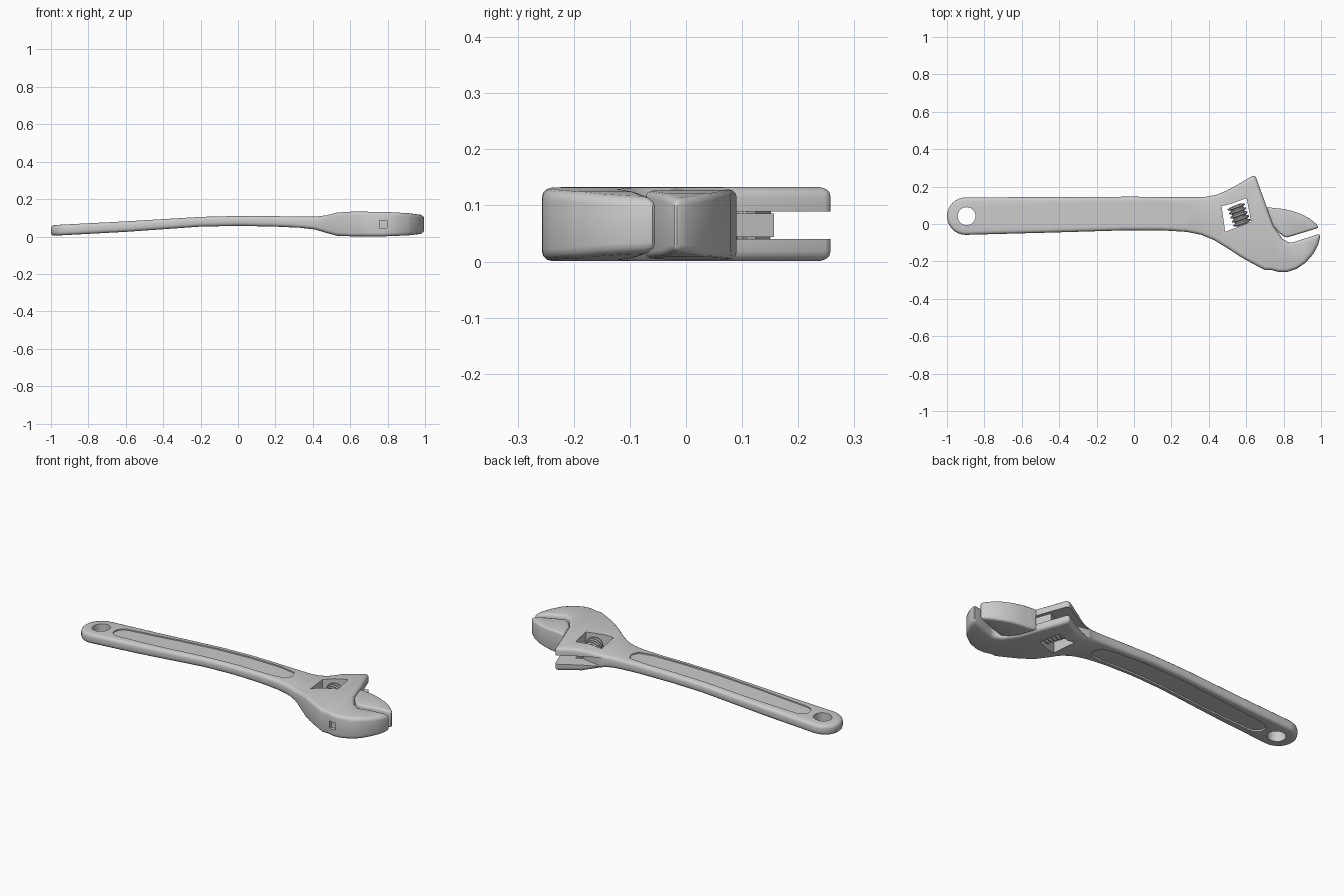
import bpy, bmesh, math
from mathutils import Vector

if "Cube" in bpy.data.objects:
    bpy.data.objects.remove(bpy.data.objects["Cube"])

# Side profile of the tool: x, underside z, upper z
PROFILE = [(-1.01, .003, .060), (-.6, .025, .081), (-.2, .053, .105), (0, .057, .110),
           (.2, .053, .109), (.33, .047, .106), (.41, .038, .106), (.47, .020, .113),
           (.53, .004, .128), (.61, .001, .133), (.78, .001, .132), (.91, .006, .125),
           (1.01, .018, .112)]


def heights(x):
    for (x0, a0, b0), (x1, a1, b1) in zip(PROFILE, PROFILE[1:]):
        if x <= x1:
            t = (x - x0) / (x1 - x0)
            return a0 + (a1 - a0) * t, b0 + (b1 - b0) * t
    return PROFILE[-1][1:]


def full(x):
    return heights(x)


def prism(name, outline, span=full, follow=True):
    """Extrude a plan outline between the two heights given by span(x)."""
    bm = bmesh.new()
    f = bm.faces.new([bm.verts.new((x, y, 0)) for x, y in outline])
    r = bmesh.ops.extrude_face_region(bm, geom=[f])
    for v in r['geom']:
        if isinstance(v, bmesh.types.BMVert):
            v.co.z = 1
    if follow:
        for x, _, _ in PROFILE[1:-1]:
            bmesh.ops.bisect_plane(bm, geom=bm.verts[:] + bm.edges[:] + bm.faces[:],
                                   dist=1e-5, plane_co=(x, 0, 0), plane_no=(1, 0, 0))
    for v in bm.verts:
        v.co.z = span(v.co.x)[1 if v.co.z > .5 else 0]
    bmesh.ops.recalc_face_normals(bm, faces=bm.faces[:])
    return make(name, bm)


def make(name, bm):
    me = bpy.data.meshes.new(name)
    bm.to_mesh(me)
    bm.free()
    ob = bpy.data.objects.new(name, me)
    bpy.context.collection.objects.link(ob)
    return ob


def bevel(ob, width, segments=3):
    m = ob.modifiers.new('round_edges', 'BEVEL')
    m.width, m.segments = width, segments
    m.limit_method, m.angle_limit = 'ANGLE', math.radians(45)
    m.use_clamp_overlap = False


def cut(ob, cutter):
    m = ob.modifiers.new('cut', 'BOOLEAN')
    m.operation, m.object, m.solver = 'DIFFERENCE', cutter, 'EXACT'
    cutter.hide_render = True
    return cutter


def finish(ob, angle=35):
    bpy.ops.object.select_all(action='DESELECT')
    ob.select_set(True)
    bpy.context.view_layer.objects.active = ob
    if ob.modifiers:
        bpy.ops.object.convert(target='MESH')
    bpy.ops.object.shade_smooth_by_angle(angle=math.radians(angle))


def arc(cx, cy, r, a0, a1, n):
    return [(cx + r * math.cos(math.radians(a0 + (a1 - a0) * i / n)),
             cy + r * math.sin(math.radians(a0 + (a1 - a0) * i / n))) for i in range(n + 1)]


# Handle, head and fixed jaw in one outline
outline = arc(-.9, .042, .1, 90, 270, 16) + [
    (-.45, -.046), (-.05, -.034), (.15, -.034), (.28, -.042), (.36, -.058), (.43, -.087),
    (.50, -.130), (.58, -.182), (.65, -.220), (.70, -.246), (.735, -.246), (.775, -.257),
    (.82, -.256), (.87, -.240), (.92, -.205), (.96, -.158), (.985, -.11), (1.0, -.05),
    (.835, -.103), (.795, -.080), (.745, -.010), (.71, .09), (.647, .265), (.60, .238), (.545, .205),
    (.49, .176), (.44, .156), (.38, .145), (.25, .143), (0, .146), (-.45, .144)]
body = prism('handle_and_fixed_jaw', outline)
bevel(body, .018)

# Shallow panels along both faces of the handle
panel = arc(-.76, .043, .05, 90, 270, 8) + [(-.45, -.012), (0, -.004), (.2, -.004), (.29, .01),
                                          (.31, .05), (.29, .095), (.2, .11), (0, .113), (-.45, .107)]
cutters = [
    cut(body, prism('upper_panel_cutter', panel, lambda x: (heights(x)[1] - .007, heights(x)[1] + .05))),
    cut(body, prism('lower_panel_cutter', panel, lambda x: (heights(x)[0] - .05, heights(x)[0] + .009))),
    # Hanging hole, worm window, jaw slot and small screw notch
    cut(body, prism('hole_cutter', arc(-.895, .042, .048, 0, 345, 23), lambda x: (-.1, .2), False)),
    cut(body, prism('window_cutter', [(.468, .095), (.488, -.042), (.626, .012), (.602, .138), (.52, .108)],
                    lambda x: (-.1, .25), False)),
    cut(body, prism('slot_cutter', [(.40, .155), (.59, .12), (.635, -.005), (.80, .03), (.80, .31), (.40, .31)],
                    lambda x: (.0403, .0897), False)),
    cut(body, prism('notch_cutter', [(.757, -.29), (.797, -.29), (.797, -.238), (.757, -.238)],
                    lambda x: (.045, .085), False)),
]
finish(body)
for c in cutters:
    bpy.data.objects.remove(c)

# Movable jaw
jaw = prism('movable_jaw', [(.707, .092), (.742, -.008), (.775, -.048), (.812, -.074), (.99, -.02),
                            (.972, .002), (.94, .028), (.90, .050), (.85, .069), (.80, .080), (.75, .085)],
            lambda x: (heights(x)[0] + .003, heights(x)[1] - .004))
bevel(jaw, .012)
finish(jaw)

# Sliding direction of the jaw, and toothed rack inside the slot
along = Vector((.335, -.942))
side = Vector((-.942, -.335))
base = Vector((.672, .157))
pts = [base, base + along * .165]
for i in range(5):
    s = base + along * (.155 - .031 * i)
    pts += [s + side * .045, s + side * .068 - along * .010, s + side * .045 - along * .022]
rack = prism('jaw_rack', [tuple(p) for p in pts], lambda x: (.044, .086), False)
finish(rack)

# Worm screw: ribbed revolved profile inside the window
bm = bmesh.new()
centre = Vector((.562, .048, .067))
axis = along.to_3d()
across = side.to_3d()
up = Vector((0, 0, 1))
stations = [(-.056, .022)]
for i in range(5):
    t = -.054 + i * .0225
    stations += [(t, .036), (t + .005, .048), (t + .012, .048), (t + .017, .036)]
stations.append((.056, .022))
N = 20
rings = [[bm.verts.new(centre + axis * t + (across * math.cos(k * math.tau / N)
                                            + up * math.sin(k * math.tau / N)) * r)
          for k in range(N)] for t, r in stations]
for a, b in zip(rings, rings[1:]):
    for k in range(N):
        bm.faces.new((a[k], a[(k + 1) % N], b[(k + 1) % N], b[k]))
bm.faces.new(rings[0])
bm.faces.new(rings[-1])
bmesh.ops.recalc_face_normals(bm, faces=bm.faces[:])
finish(make('worm_screw', bm))
